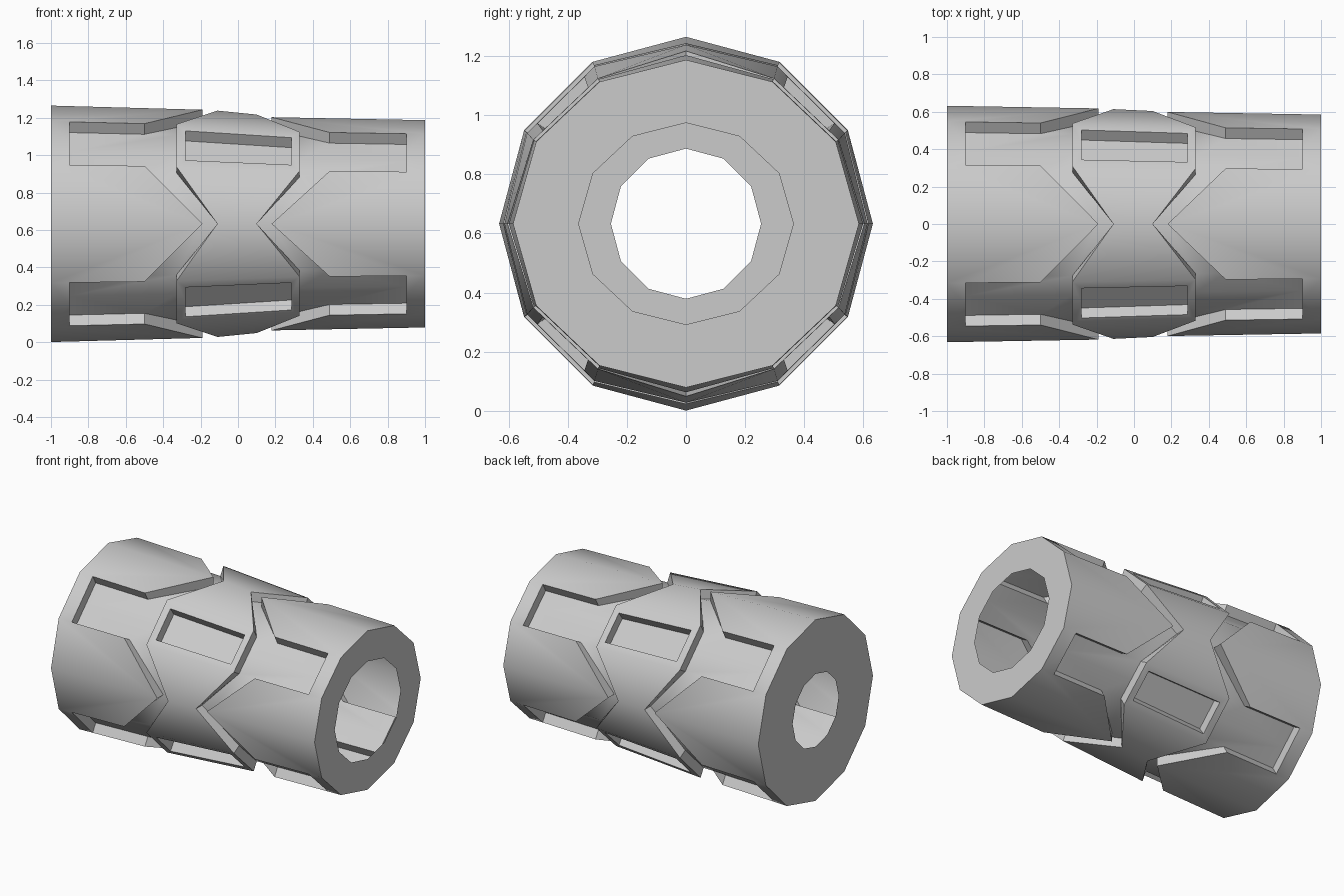
import bpy, bmesh, math

if "Cube" in bpy.data.objects:
    bpy.data.objects.remove(bpy.data.objects["Cube"])

CZ = 0.633
DEPTH = 0.066
# x, radius in y, radius in z: gentle taper that also flattens
PROFILE = [(-1, .632, .632), (-.19, .618, .610), (-.11, .614, .605),
           (.10, .604, .584), (.18, .599, .570), (1, .585, .554)]


def radii(x):
    for (x0, y0, z0), (x1, y1, z1) in zip(PROFILE, PROFILE[1:]):
        if x <= x1:
            t = (x - x0) / (x1 - x0)
            return y0 + (y1 - y0) * t, z0 + (z1 - z0) * t
    return PROFILE[-1][1:]


def ring_point(x, u, ry, rz):
    """Point on a 12-sided ring; u counts sides and may be fractional."""
    i = math.floor(u + 1e-6)
    t = u - i
    a, b = math.radians(30 * i), math.radians(30 * (i + 1))
    y = ry * (math.cos(a) * (1 - t) + math.cos(b) * t)
    z = rz * (math.sin(a) * (1 - t) + math.sin(b) * t)
    return (x, y, CZ + z)


def surface(x, u, low=False):
    ry, rz = radii(x)
    d = DEPTH if low else 0
    return ring_point(x, u, ry - d, rz - d)


def finish(bm, name):
    bmesh.ops.remove_doubles(bm, verts=bm.verts, dist=1e-4)
    bmesh.ops.recalc_face_normals(bm, faces=bm.faces)
    mesh = bpy.data.meshes.new(name)
    bm.to_mesh(mesh)
    bm.free()
    ob = bpy.data.objects.new(name, mesh)
    bpy.context.collection.objects.link(ob)
    bpy.ops.object.select_all(action='DESELECT')
    ob.select_set(True)
    bpy.context.view_layer.objects.active = ob
    bpy.ops.object.shade_smooth_by_angle(angle=math.radians(35))
    return ob


def build(name, raised, floors, walls):
    """Repeat a half-quadrant pattern, mirrored, around the tube."""
    bm = bmesh.new()

    def face(pts):
        bm.faces.new([bm.verts.new(p) for p in pts])

    for q in range(4):
        for flip in (False, True):
            def uu(u):
                return q * 3 + (3 - u if flip else u)
            for poly in raised:
                face([surface(x, uu(u)) for x, u in poly])
            for poly in floors:
                face([surface(x, uu(u), True) for x, u in poly])
            for path in walls:
                for (xa, ua), (xb, ub) in zip(path, path[1:]):
                    face([surface(xa, uu(ua)), surface(xb, uu(ub)),
                          surface(xb, uu(ub), True), surface(xa, uu(ua), True)])
    return finish(bm, name)


# End sleeves: pointed tongues with a recessed panel between them
for name, end, panel, neck, tip, mid_tip, mid in (
        ("left_sleeve", -1, -.9, -.5, -.19, -.11, -.33),
        ("right_sleeve", 1, .9, .49, .18, .10, .33)):
    build(name,
          [[(end, 0), (tip, 0), (neck, 1), (panel, 1), (end, 1)],
           [(end, 1), (panel, 1), (panel, 1.5), (end, 1.5)]],
          [[(tip, 0), (mid_tip, 0), (mid, 1), (neck, 1)],
           [(panel, 1), (neck, 1), (mid, 1), (mid, 1.5), (panel, 1.5)]],
          [[(tip, 0), (neck, 1), (panel, 1), (panel, 1.5)]])

# Middle collar with a rectangular pocket on each diagonal side
PL, PR, PU = -.28, .285, 1.15
build("middle_collar",
      [[(-.11, 0), (.10, 0), (.33, 1), (-.33, 1)],
       [(-.33, 1), (.33, 1), (PR, PU), (PL, PU)],
       [(-.33, 1), (PL, PU), (PL, 1.5), (-.33, 1.5)],
       [(.33, 1), (PR, PU), (PR, 1.5), (.33, 1.5)]],
      [[(PL, PU), (PR, PU), (PR, 1.5), (PL, 1.5)]],
      [[(-.11, 0), (-.33, 1), (-.33, 1.5)],
       [(.10, 0), (.33, 1), (.33, 1.5)],
       [(PL, 1.5), (PL, PU), (PR, PU), (PR, 1.5)]])

# Flat end caps with a round opening; the tube is hollow behind them
for name, x, hy, hz in (("left_cap", -1, .254, .254), ("right_cap", 1, .363, .341)):
    bm = bmesh.new()
    outer = [bm.verts.new(surface(x, u)) for u in range(12)]
    inner = [bm.verts.new(ring_point(x, u, hy, hz)) for u in range(12)]
    for i in range(12):
        j = (i + 1) % 12
        loop = [outer[i], outer[j], inner[j], inner[i]]
        bm.faces.new(loop if x > 0 else loop[::-1])
    finish(bm, name)
